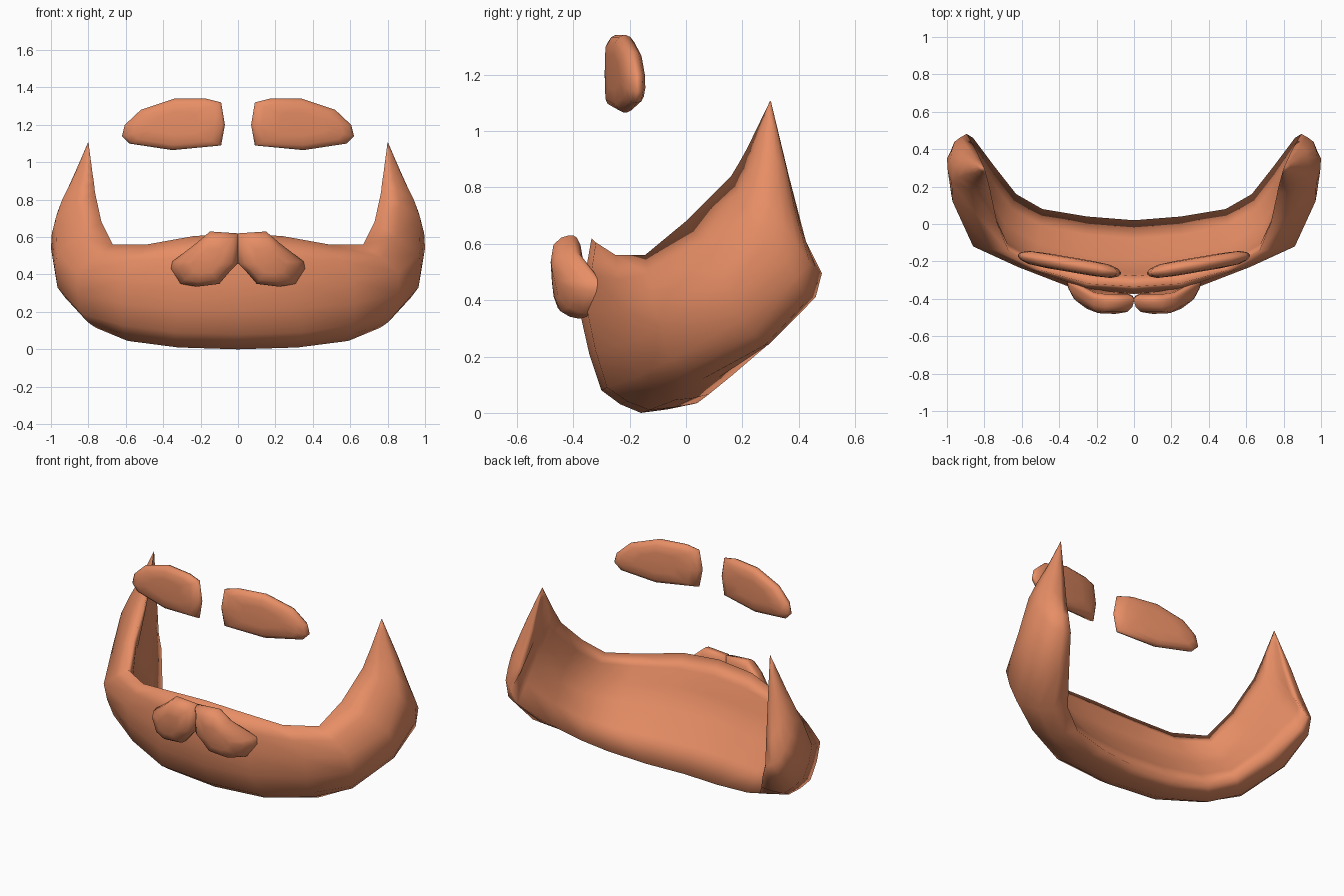
import bpy, bmesh
from mathutils import Vector

if "Cube" in bpy.data.objects:
    bpy.data.objects.remove(bpy.data.objects["Cube"])

mat = bpy.data.materials.new("hair")
mat.diffuse_color = (0.80, 0.27, 0.13, 1)
mat.use_nodes = True
mat.node_tree.nodes["Principled BSDF"].inputs["Base Color"].default_value = mat.diffuse_color


def finish(name, rings, caps, mirror):
    """Loft closed rings into a smooth-shaded object."""
    bm = bmesh.new()
    vs = [[bm.verts.new(p) for p in r] for r in rings]
    n = len(vs[0])
    for a, b in zip(vs, vs[1:]):
        for i in range(n):
            j = (i + 1) % n
            bm.faces.new((a[i], a[j], b[j], b[i]))
    if caps[0]:
        bm.faces.new(vs[0])
    if caps[1]:
        bm.faces.new(vs[-1])
    bmesh.ops.recalc_face_normals(bm, faces=bm.faces)
    bm.normal_update()
    # an open loft may come out inverted: check the outermost face
    f = max(bm.faces, key=lambda f: abs(f.calc_center_median().x))
    if f.normal.x * f.calc_center_median().x < 0:
        bmesh.ops.reverse_faces(bm, faces=bm.faces)
    for f in bm.faces:
        f.smooth = True
    me = bpy.data.meshes.new(name)
    bm.to_mesh(me)
    bm.free()
    me.materials.append(mat)
    ob = bpy.data.objects.new(name, me)
    bpy.context.collection.objects.link(ob)
    if mirror:
        m = ob.modifiers.new("mirror", 'MIRROR')
        m.merge_threshold = 0.002


def soften(p):
    """Insert a slightly bulged midpoint in every span of a profile."""
    out = []
    for i in range(len(p) - 1):
        a, b, c, d = p[max(i - 1, 0)], p[i], p[i + 1], p[min(i + 2, len(p) - 1)]
        out += [b, (17 * (b + c) - a - d) / 32]
    return out + [p[-1]]


# beard: cross-sections from the chin up the sideburn
# each: top edge, widest, low, underside, back edge
sections = [
    [(0, -.335, .62), (0, -.375, .35), (0, -.30, .08), (0, -.16, 0), (0, .02, .03)],
    [(.24, -.32, .605), (.31, -.35, .36), (.34, -.28, .09), (.32, -.13, .01), (.25, .04, .035)],
    [(.49, -.25, .56), (.62, -.23, .37), (.62, -.17, .13), (.59, -.04, .045), (.49, .08, .065)],
    [(.67, -.145, .56), (.86, -.12, .41), (.84, -.05, .19), (.76, .05, .115), (.63, .16, .13)],
    [(.73, 0, .68), (.97, .12, .51), (.965, .20, .33), (.88, .28, .24), (.74, .30, .25)],
    [(.765, .16, .84), (.975, .22, .70), (1, .35, .54), (.955, .42, .42), (.86, .46, .41)],
    [(.77, .19, .89), (.94, .25, .80), (.98, .35, .66), (.96, .44, .53), (.895, .482, .495)],
    [(.777, .215, .935), (.89, .265, .90), (.93, .33, .80), (.92, .39, .70), (.86, .425, .61)],
    [(.783, .237, .98), (.86, .27, .96), (.89, .32, .90), (.88, .36, .85), (.83, .365, .84)],
]
sections = [[Vector(p) for p in s] for s in sections]
# the sideburn closes towards its tip
tip = Vector((.80, .30, 1.11))
last = sections[-1]
sections += [[tip.lerp(p, f) for p in last] for f in (.42, .03)]

rings = []
for s in sections:
    top, mid, back = s[0], s[1], s[-1]
    inner = [back.lerp(top, t).lerp(mid, k) for t, k in
             ((.2, .08), (.45, .2), (.7, .2), (.88, .05))]
    if top.x < .4:  # rolled lip behind the mouth
        inner[-1].y += .02
    rings.append(soften(s) + inner)
finish("beard", rings, (False, True), True)


def pillow(name, outline, yc, front, back, steps, side):
    """Cushion shape: a front-view outline puffed out along y."""
    cx = sum(p[0] for p in outline) / len(outline)
    cz = sum(p[1] for p in outline) / len(outline)
    rings = []
    for sc, d in steps + [(sc, -d) for sc, d in reversed(steps)]:
        dy = d * (back if d > 0 else front)
        ring = []
        for x, z in outline:
            x2, z2 = cx + (x - cx) * sc, cz + (z - cz) * sc
            ring.append((x2 * side, yc(x2) + dy + .12 * max(0, .5 - z2), z2))
        rings.append(ring)
    finish(name, rings, (True, True), False)


brow = [(.09, 1.32), (.17, 1.34), (.34, 1.34), (.52, 1.28), (.605, 1.20),
        (.62, 1.14), (.58, 1.10), (.35, 1.065), (.09, 1.09), (.07, 1.20)]
lobe = [(0, .62), (.15, .63), (.22, .57), (.35, .47), (.36, .43), (.31, .35),
        (.22, .335), (.1, .35), (.04, .42), (0, .46)]
puff = [(.45, -1), (.8, -.87), (.95, -.5), (1, -.12)]

for side, tag in ((1, "left"), (-1, "right")):
    # eyebrows follow the slope of the forehead
    pillow("eyebrow_" + tag, brow, lambda x: -.275 + .17 * x, .04, .04, puff, side)
    # moustache halves meet at the centre and sweep back at the tips
    pillow("moustache_" + tag, lobe,
           lambda x: -.405 + 2.2 * max(0, x - .15) ** 2, .075, .035, puff, side)
